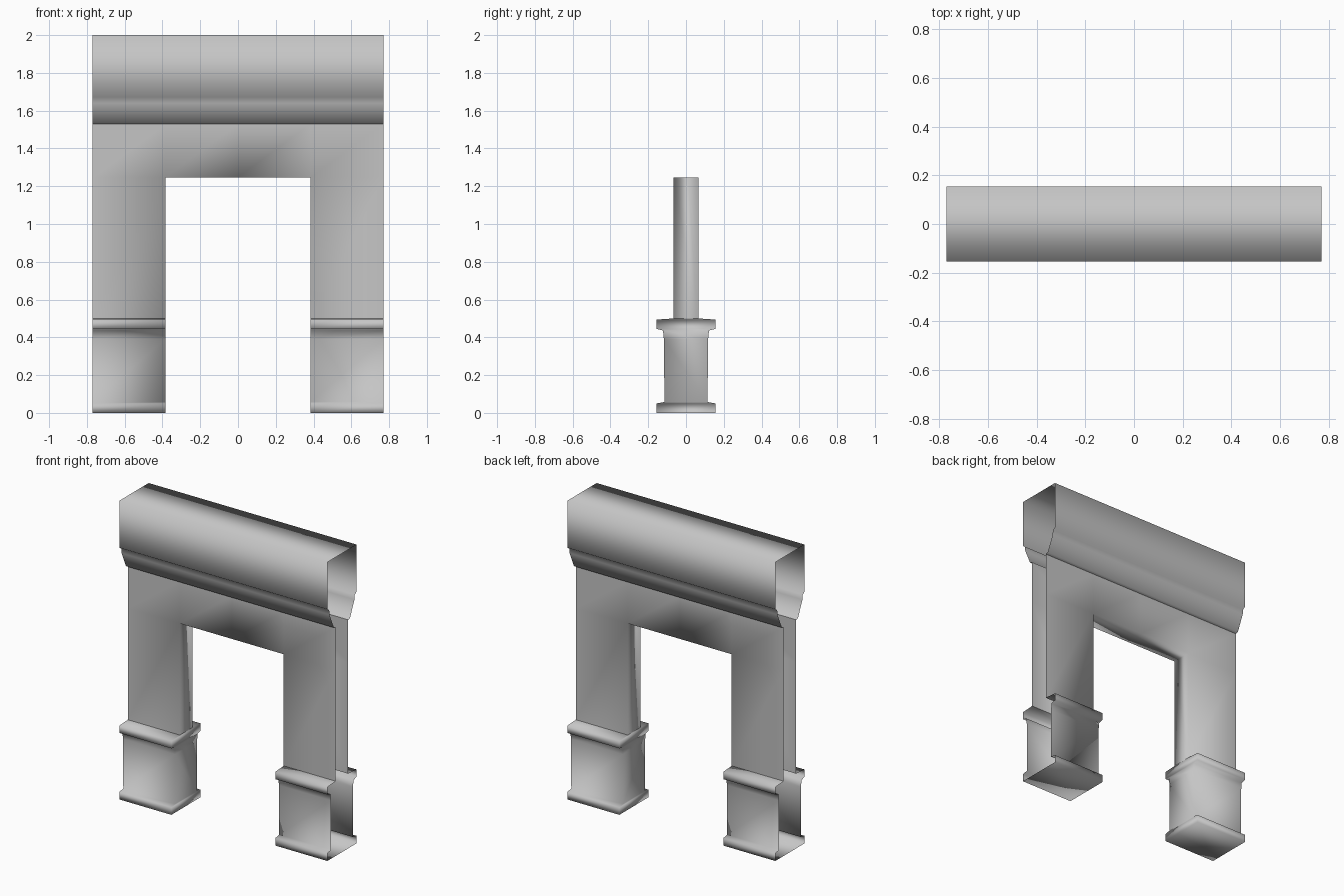
import bpy
import bmesh

if "Cube" in bpy.data.objects:
    bpy.data.objects.remove(bpy.data.objects["Cube"], do_unlink=True)

OUT, INN = 0.77, 0.385      # outer and inner x of the legs
DEPTH, WALL = 0.155, 0.066  # half depth of mouldings and of the wall
SOFFIT, LEDGE, CORNICE = 1.247, 0.5, 1.53

stone = bpy.data.materials.new("light_grey_stone")
stone.use_nodes = True
GREY = (0.56, 0.56, 0.56, 1)
stone.diffuse_color = GREY
stone.node_tree.nodes["Principled BSDF"].inputs["Base Color"].default_value = GREY


def shell(name, columns, profile, void=None, caps=()):
    """Sweep a mirrored (y, z) half profile along x as a thin open-ended shell.

    void(column, row) marks missing panels; each cap closes front to back,
    either along a row ("row", index, columns) or a column ("col", index, rows).
    """
    bm = bmesh.new()
    grid = {}
    for c, x in enumerate(columns):
        for r, (y, z) in enumerate(profile):
            for s in (-1, 1):
                grid[c, r, s] = bm.verts.new((x, s * y, z))

    # front and back walls
    for c in range(len(columns) - 1):
        for r in range(len(profile) - 1):
            if void and void(c, r):
                continue
            for s in (-1, 1):
                quad = [grid[c, r, s], grid[c + 1, r, s],
                        grid[c + 1, r + 1, s], grid[c, r + 1, s]]
                bm.faces.new(quad if s > 0 else quad[::-1])

    # panels joining the front wall to the back wall
    for kind, i, spans in caps:
        for k in spans:
            a, b = ((k, i), (k + 1, i)) if kind == "row" else ((i, k), (i, k + 1))
            bm.faces.new([grid[(*a, -1)], grid[(*b, -1)], grid[(*b, 1)], grid[(*a, 1)]])

    bmesh.ops.delete(bm, geom=[v for v in bm.verts if not v.link_faces], context='VERTS')
    bmesh.ops.recalc_face_normals(bm, faces=bm.faces[:])
    # keep the front wall facing forwards
    front = min(bm.faces, key=lambda f: f.calc_center_median().y)
    if front.normal.y > 0:
        bmesh.ops.reverse_faces(bm, faces=bm.faces[:])

    mesh = bpy.data.meshes.new(name)
    bm.to_mesh(mesh)
    bm.free()
    mesh.materials.append(stone)
    mesh.shade_smooth()
    obj = bpy.data.objects.new(name, mesh)
    bpy.context.collection.objects.link(obj)
    return obj


# top beam with its moulded lower edge
shell("top_beam", [-OUT, OUT],
      [(DEPTH, 2), (DEPTH, 1.685), (0.135, 1.672), (0.132, 1.64),
       (0.085, 1.535), (WALL, CORNICE)],
      caps=[("row", 0, [0])])

# wall with the square opening: jambs and soffit close it
shell("arch_wall", [-OUT, -INN, 0, INN, OUT],
      [(WALL, CORNICE), (WALL, SOFFIT), (WALL, LEDGE)],
      void=lambda c, r: r == 1 and c in (1, 2),
      caps=[("row", 1, [1, 2]), ("col", 1, [1]), ("col", 3, [1])])

# moulded plinth under each leg, open on the outer end
plinth = [(WALL, LEDGE), (DEPTH, 0.494), (DEPTH, 0.445), (0.122, 0.436),
          (0.117, 0.39), (0.114, 0.058), (DEPTH, 0.05), (DEPTH, 0)]
rows = range(len(plinth) - 1)
for side, xs, inner in (("left", [INN, OUT], 0), ("right", [-OUT, -INN], 1)):
    shell(side + "_leg_plinth", xs, plinth,
          caps=[("col", inner, rows), ("row", len(plinth) - 1, [0])])
